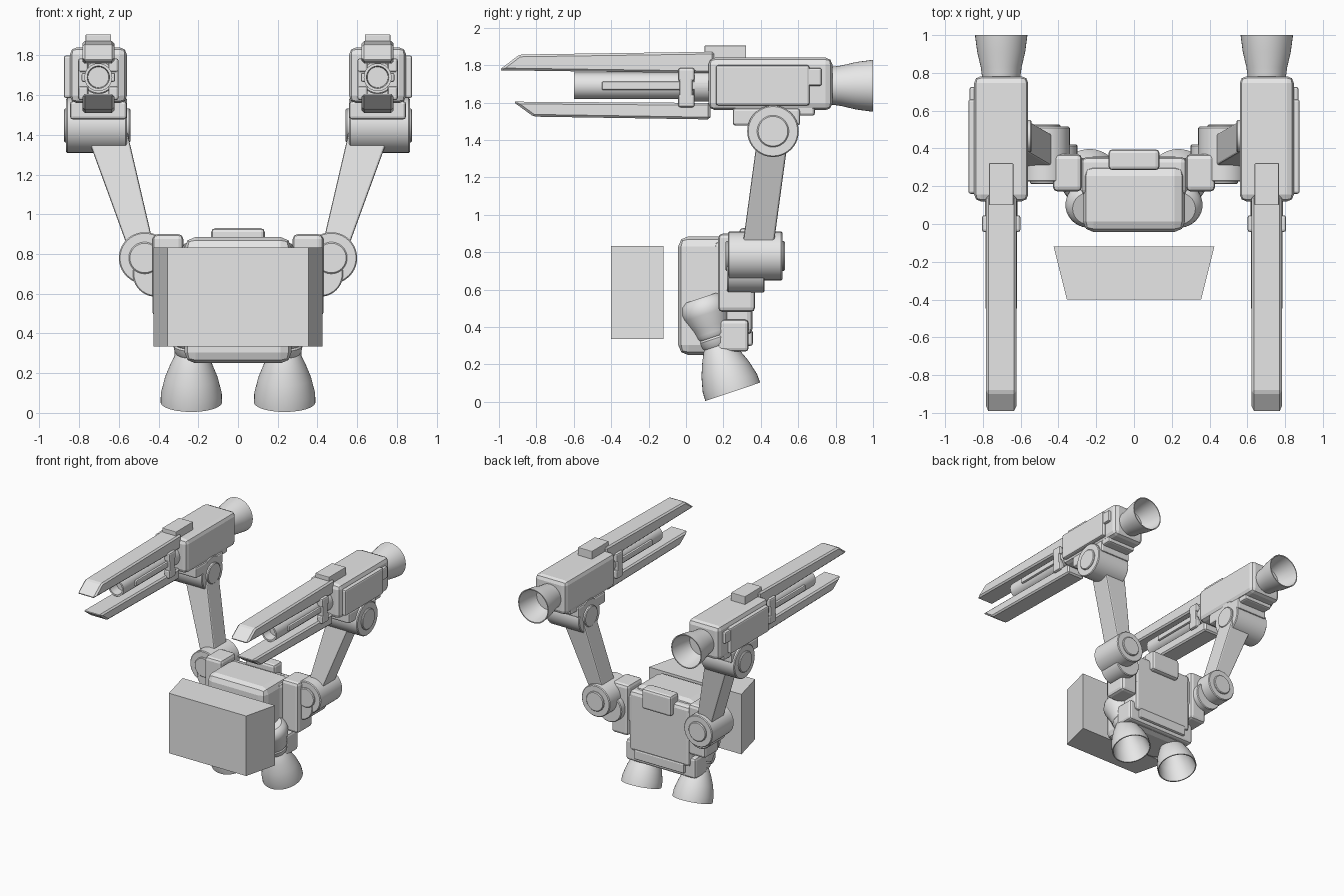
import bpy, bmesh
from math import pi, sin, cos, radians
from mathutils import Vector, Matrix

if "Cube" in bpy.data.objects:
    bpy.data.objects.remove(bpy.data.objects["Cube"])

grey = bpy.data.materials.new("light_grey")
grey.use_nodes = True
grey.diffuse_color = (0.8, 0.8, 0.8, 1)
grey.node_tree.nodes["Principled BSDF"].inputs["Base Color"].default_value = (0.8, 0.8, 0.8, 1)


def finish(name, bm, mirror=False, bevel=0.0, smooth=False, segments=2):
    bmesh.ops.remove_doubles(bm, verts=bm.verts, dist=1e-5)
    bmesh.ops.recalc_face_normals(bm, faces=bm.faces)
    mesh = bpy.data.meshes.new(name)
    bm.to_mesh(mesh)
    bm.free()
    mesh.materials.append(grey)
    ob = bpy.data.objects.new(name, mesh)
    bpy.context.collection.objects.link(ob)
    if smooth:
        bpy.ops.object.select_all(action='DESELECT')
        ob.select_set(True)
        bpy.context.view_layer.objects.active = ob
        bpy.ops.object.shade_smooth_by_angle(angle=radians(35))
    if bevel:
        mod = ob.modifiers.new("Bevel", 'BEVEL')
        mod.width, mod.segments = bevel, segments
    if mirror:
        ob.modifiers.new("Mirror", 'MIRROR')
    return ob


def loft(name, start, end, **kw):
    """Solid between two matching rings of points."""
    bm = bmesh.new()
    a = [bm.verts.new(p) for p in start]
    b = [bm.verts.new(p) for p in end]
    bm.faces.new(a)
    bm.faces.new(b)
    for i in range(len(a)):
        j = (i + 1) % len(a)
        bm.faces.new((a[i], a[j], b[j], b[i]))
    return finish(name, bm, **kw)


def box(name, x, y, z, bevel=0.015, **kw):
    ring = [(x[0], y[0]), (x[1], y[0]), (x[1], y[1]), (x[0], y[1])]
    return loft(name, [(*p, z[0]) for p in ring], [(*p, z[1]) for p in ring], bevel=bevel, **kw)


def side_prism(name, x, outline, **kw):
    return loft(name, [(x[0], *p) for p in outline], [(x[1], *p) for p in outline], **kw)


def lathe(name, origin, axis, profile, steps=40, **kw):
    """Revolve (distance, radius) points around an axis."""
    bm = bmesh.new()
    verts = [bm.verts.new((r, 0, d)) for d, r in profile]
    edges = [bm.edges.new(pair) for pair in zip(verts, verts[1:])]
    bmesh.ops.spin(bm, geom=verts + edges, cent=(0, 0, 0), axis=(0, 0, 1),
                   angle=2 * pi, steps=steps)
    turn = Vector((0, 0, 1)).rotation_difference(Vector(axis)).to_matrix().to_4x4()
    bm.transform(Matrix.Translation(origin) @ turn)
    return finish(name, bm, mirror=True, smooth=True, **kw)


def drum(name, origin, axis, length, radius, chamfer=0.006):
    c = chamfer
    return lathe(name, origin, axis, [(0, 0), (0, radius - c), (c, radius),
                 (length - c, radius), (length, radius - c), (length, 0)])


# Front block, wider at the back
ring = [(-0.355, -0.4), (0.355, -0.4), (0.425, -0.12), (-0.425, -0.12)]
loft("front_block", [(*p, 0.335) for p in ring], [(*p, 0.833) for p in ring])

# Torso
box("torso", (-0.27, 0.27), (-0.042, 0.31), (0.25, 0.885), 0.055)
box("back_panel", (-0.28, 0.28), (0.15, 0.355), (0.36, 0.86), 0.03)
box("back_knob", (-0.135, 0.135), (0.285, 0.395), (0.76, 0.93), 0.02)
box("belt", (-0.32, 0.32), (0.17, 0.335), (0.268, 0.44), 0.02)
box("belt_panel", (-0.23, 0.23), (0.3, 0.357), (0.3, 0.385), 0.012)

# Shoulders
box("shoulder_bracket", (0.275, 0.43), (0.172, 0.37), (0.48, 0.9), 0.025, mirror=True)
box("shoulder_link", (0.25, 0.41), (0.21, 0.35), (0.6, 0.82), mirror=True)
drum("shoulder_hub", (0.415, 0.22, 0.7), (0, 1, 0), 0.2, 0.115)
drum("shoulder_drum", (0.47, 0.225, 0.78), (0, 1, 0), 0.29, 0.13)
drum("shoulder_cap", (0.47, 0.212, 0.78), (0, 1, 0), 0.316, 0.08)


# Arms, flaring toward the elbow
def arm_ring(x, y, z, half_x, half_y=0.083):
    return [(x + i * half_x, y + j * half_y, z) for i, j in ((-1, -1), (1, -1), (1, 1), (-1, 1))]


loft("arm", arm_ring(0.473, 0.378, 0.78, 0.063), arm_ring(0.664, 0.465, 1.42, 0.105),
     mirror=True, bevel=0.01)
drum("elbow_drum", (0.56, 0.465, 1.447), (1, 0, 0), 0.305, 0.138)
drum("elbow_cap", (0.542, 0.465, 1.447), (1, 0, 0), 0.335, 0.085)

# Weapon housings
GX, GZ = 0.703, 1.69
box("housing", (0.56, 0.846), (0.12, 0.782), (1.56, 1.84), 0.035, mirror=True)
box("mount_upper", (0.575, 0.835), (0.25, 0.69), (1.53, 1.61), mirror=True)
box("mount_lower", (0.56, 0.846), (0.25, 0.61), (1.477, 1.57), mirror=True)
box("side_plate", (0.82, 0.877), (0.16, 0.66), (1.585, 1.8), 0.012, mirror=True)
box("side_plate_tab", (0.82, 0.87), (0.63, 0.725), (1.69, 1.785), 0.01, mirror=True)
box("top_block", (GX - 0.064, GX + 0.064), (0.1, 0.322), (1.82, 1.905), 0.004, mirror=True)

# Rails with raked tips
rail_x = (GX - 0.08, GX + 0.08)
side_prism("upper_rail", rail_x, [(-1, 1.773), (-0.89, 1.857), (0.15, 1.872), (0.15, 1.757)],
           mirror=True, bevel=0.012, segments=1)
side_prism("lower_rail", rail_x, [(-0.925, 1.605), (-0.815, 1.525), (0.13, 1.51), (0.13, 1.598)],
           mirror=True, bevel=0.012, segments=1)

# Barrel with open muzzle, side ribs and clamps
lathe("barrel", (GX, -0.598, GZ), (0, 1, 0),
      [(0.08, 0), (0.08, 0.052), (0, 0.056), (0, 0.07), (0.73, 0.07), (0.73, 0)])
box("barrel_rib", (GX - 0.084, GX + 0.084), (-0.45, 0.14), (1.667, 1.712), 0.008, mirror=True)
for label, side in (("outer", 1), ("inner", -1)):
    ends = sorted((GX + side * 0.05, GX + side * 0.102))
    box(label + "_clamp", ends, (-0.035, 0.035), (1.62, 1.74), 0.01, mirror=True)
    for part, z in (("upper", 1.715), ("lower", 1.575)):
        box(f"{label}_clamp_{part}_lug", ends, (-0.042, 0.046), (z, z + 0.07), 0.012, mirror=True)
drum("barrel_socket", (GX, 0.04, GZ), (0, 1, 0), 0.12, 0.085)

# Rear nozzles
lathe("rear_nozzle", (GX, 0.77, GZ), (0, 1, 0),
      [(0, 0), (0, 0.1), (0.06, 0.108), (0.14, 0.127), (0.23, 0.139),
       (0.23, 0.131), (0.14, 0.119), (0.05, 0.095), (0.05, 0)])

# Leg thrusters, tilted back
tilt = radians(18.5)
up = (0, -sin(tilt), cos(tilt))
foot = (0.235, 0.25, 0.054)
lathe("leg_nozzle", foot, up,
      [(0.22, 0), (0.22, 0.075), (0.12, 0.125), (0, 0.147), (0, 0.155), (0.05, 0.153),
       (0.13, 0.133), (0.2, 0.105), (0.255, 0.078), (0.265, 0.07), (0.265, 0)])
lathe("leg_collar", foot, up,
      [(0.25, 0), (0.25, 0.07), (0.27, 0.085), (0.3, 0.09), (0.31, 0.085), (0.32, 0.093),
       (0.35, 0.096), (0.36, 0)])
lathe("leg_joint", foot, up,
      [(0.34, 0), (0.34, 0.095), (0.37, 0.102), (0.44, 0.125), (0.47, 0.128),
       (0.51, 0.115), (0.53, 0.09), (0.53, 0)])
